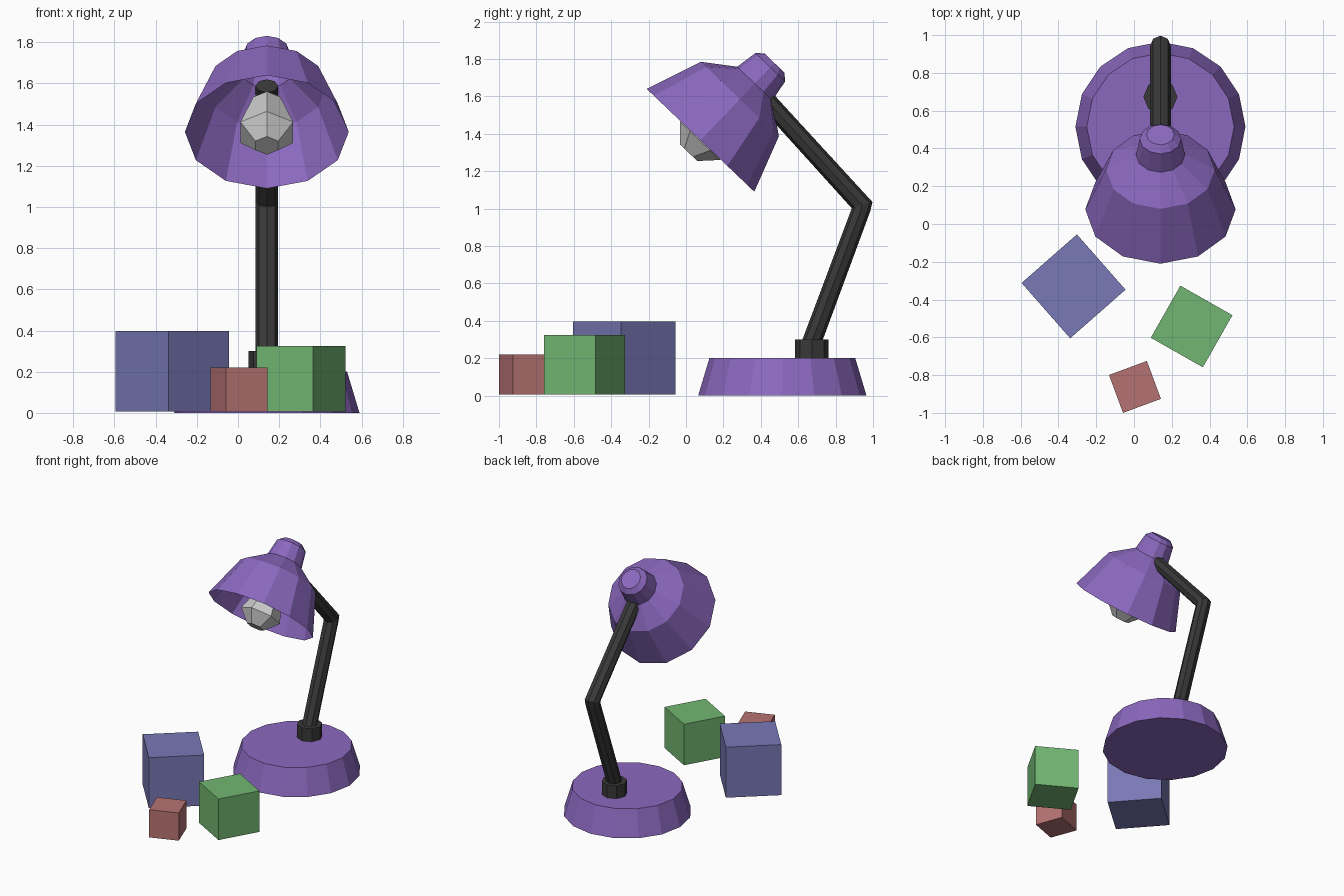
import bpy, bmesh
from math import cos, sin, pi, radians
from mathutils import Vector

if "Cube" in bpy.data.objects:
    bpy.data.objects.remove(bpy.data.objects["Cube"])

CX = 0.14  # the lamp's plane of symmetry


def material(name, rgb):
    m = bpy.data.materials.new(name)
    m.diffuse_color = (*rgb, 1)
    m.use_nodes = True
    m.node_tree.nodes["Principled BSDF"].inputs["Base Color"].default_value = m.diffuse_color
    return m


PURPLE = material("purple", (0.26, 0.14, 0.52))
BLACK = material("black", (0.04, 0.04, 0.04))
BLUE = material("blue", (0.19, 0.19, 0.47))
GREEN = material("green", (0.17, 0.47, 0.17))
RED = material("red", (0.47, 0.17, 0.17))


def finish(name, bm, mat):
    bmesh.ops.recalc_face_normals(bm, faces=bm.faces)
    me = bpy.data.meshes.new(name)
    bm.to_mesh(me)
    bm.free()
    ob = bpy.data.objects.new(name, me)
    bpy.context.collection.objects.link(ob)
    if mat:
        me.materials.append(mat)
    return ob


def loft(name, rings, sides, mat, cap_start=True):
    """Join polygon rings given as (centre, u axis, v axis)."""
    bm = bmesh.new()
    loops = [[bm.verts.new(c + u * cos(2 * pi * i / sides) + v * sin(2 * pi * i / sides))
              for i in range(sides)] for c, u, v in rings]
    for a, b in zip(loops, loops[1:]):
        for i in range(sides):
            j = (i + 1) % sides
            bm.faces.new((a[i], a[j], b[j], b[i]))
    bm.faces.new(loops[-1])
    if cap_start:
        bm.faces.new(loops[0][::-1])
    return finish(name, bm, mat)


def turned(name, origin, axis, profile, sides, mat, cap_start=True):
    """Turn (height, radius) pairs about an axis in the lamp's plane."""
    axis = Vector(axis).normalized()
    u = Vector((0, -axis.z, axis.y))
    v = axis.cross(u)
    return loft(name, [(Vector(origin) + axis * h, u * r, v * r) for h, r in profile],
                sides, mat, cap_start)


# base and collar
turned("base", (CX, 0.515, 0), (0, 0, 1), [(0, 0.45), (0.2, 0.39)], 16, PURPLE)
turned("collar", (CX, 0.673, 0.19), (0, 0, 1), [(0, 0.09), (0.11, 0.09)], 8, BLACK)

# bent arm: each ring is given by its two extreme points (y, z) in the side view
arm = []
for (y0, z0), (y1, z1) in [((0.585, 0.2), (0.695, 0.2)), ((0.885, 0.998), (0.985, 0.985)),
                           ((0.885, 1.003), (0.997, 1.035)), ((0.385, 1.556), (0.46, 1.62))]:
    a, b = Vector((CX, y0, z0)), Vector((CX, y1, z1))
    arm.append(((a + b) / 2, (b - a) / 2, Vector((0.055, 0, 0))))
loft("arm", arm, 8, BLACK)

# open shade with its cap, and the bulb inside, on one tilted axis
RIM, AXIS = (CX, 0.0775, 1.365), (0, 0.69, 0.722)
turned("shade", RIM, AXIS, [(0, 0.398), (0.305, 0.288), (0.42, 0.13), (0.54, 0.11), (0.572, 0.074)],
       12, PURPLE, cap_start=False)
turned("bulb", RIM, AXIS, [(-0.092, 0.064), (-0.004, 0.148), (0.2, 0.075)], 6, None)

# toy blocks
for name, x, y, size, turn, mat in [("blue_block", -0.32, -0.33, 0.39, 41.3, BLUE),
                                    ("green_block", 0.305, -0.5425, 0.317, 60.4, GREEN),
                                    ("red_block", 0.005, -0.8625, 0.214, 20.3, RED)]:
    bm = bmesh.new()
    bmesh.ops.create_cube(bm, size=size)
    block = finish(name, bm, mat)
    block.location = (x, y, size / 2 + 0.007)
    block.rotation_euler.z = radians(turn)
